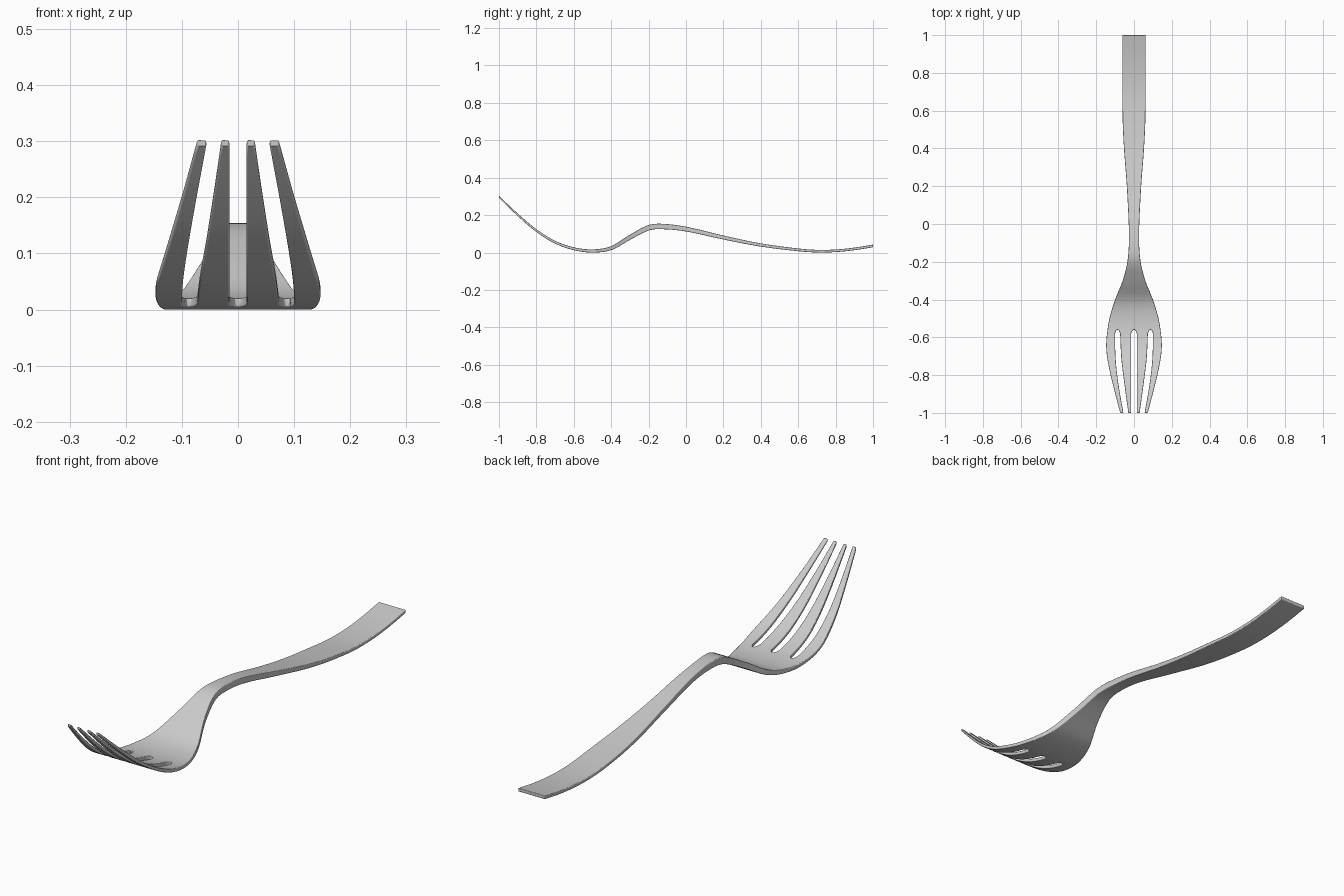
import bpy, bmesh, math

if "Cube" in bpy.data.objects:
    bpy.data.objects.remove(bpy.data.objects["Cube"])

# Profiles along the fork: (y, value)
MID = [(-1, .302), (-.9, .207), (-.8, .122), (-.7, .06), (-.6, .025), (-.5, .013), (-.4, .028),
       (-.3, .086), (-.2, .137), (-.13, .144), (0, .13), (.2, .085), (.4, .045), (.6, .019),
       (.7, .012), (.8, .014), (.9, .024), (1, .04)]
THICK = [(-1, .008), (-.8, .012), (-.5, .017), (-.3, .024), (-.15, .029), (0, .025),
         (.4, .017), (.7, .014), (1, .014)]
WIDTH = [(-1, .073), (-.9, .099), (-.8, .124), (-.7, .143), (-.65, .147), (-.6, .145), (-.5, .13),
         (-.4, .1), (-.3, .06), (-.2, .035), (-.1, .027), (0, .028), (.2, .038), (.4, .053),
         (.55, .06), (.8, .061), (1, .061)]
SLOT_IN = [(-1, .030), (-.8, .057), (-.7, .068), (-.56, .074)]
SLOT_OUT = [(-1, .056), (-.9, .074), (-.8, .089), (-.7, .098), (-.56, .101)]
ROOT, ROUND = -.56, .03


def curve(pts, y):
    """Smooth interpolation through the points."""
    n = len(pts)
    slope = lambda a, b: (pts[b][1] - pts[a][1]) / (pts[b][0] - pts[a][0])
    i = max([0] + [k for k in range(n - 1) if pts[k][0] <= y])
    m0, m1 = slope(max(i - 1, 0), i + 1), slope(i, min(i + 2, n - 1))
    h = pts[i + 1][0] - pts[i][0]
    t = (y - pts[i][0]) / h
    return ((2*t**3 - 3*t**2 + 1) * pts[i][1] + (t**3 - 2*t**2 + t) * h * m0
            + (3*t**2 - 2*t**3) * pts[i + 1][1] + (t**3 - t**2) * h * m1)


def columns(y):
    """x of the tine edges, left to right; slots narrow to a round root."""
    ys = min(y, ROOT)
    d = min(1, max(0, (ys - (ROOT - ROUND)) / ROUND))
    f = max(.3, math.sqrt(1 - d * d))
    a, b = curve(SLOT_IN, ys), curve(SLOT_OUT, ys)
    c, r = (a + b) / 2, (b - a) / 2 * f
    half = [.0155 * f, c - r, c + r, curve(WIDTH, ys)]
    k = curve(WIDTH, y) / half[3]
    return [-x * k for x in reversed(half)] + [x * k for x in half]


# Stations: tines, rounded slot roots, then neck and handle
stations = [-1 + .41 * i / 20 for i in range(21)]
stations += [ROOT - ROUND + ROUND * s for s in (.35, .6, .8, .92, 1)]
root_index = len(stations) - 1
stations += [ROOT + (1 - ROOT) * i / 64 for i in range(1, 65)]

# Top and bottom sheets
bm = bmesh.new()
rows = []
for y in stations:
    z = curve(MID, y)
    y0, y1 = max(y - .01, -1), min(y + .01, 1)
    s = (curve(MID, y1) - curve(MID, y0)) / (y1 - y0)
    t = curve(THICK, y) / 2 * math.sqrt(1 + s * s)
    rows.append([[bm.verts.new((x, y, z + o)) for x in columns(y)] for o in (t, -t)])
for i in range(len(rows) - 1):
    for c in range(7):
        if c % 2 and i < root_index:
            continue  # open slot
        for side in (0, 1):
            a, b = rows[i][side], rows[i + 1][side]
            q = [a[c], a[c + 1], b[c + 1], b[c]]
            bm.faces.new(q if side == 0 else q[::-1])

# Walls joining the sheets around the outline and the slots
partner = {}
for top, bottom in rows:
    partner.update(zip(top, bottom))
for e in [e for e in bm.edges if e.is_boundary and e.verts[0] in partner]:
    u, v = e.verts
    bm.faces.new((u, v, partner[v], partner[u]))
bmesh.ops.recalc_face_normals(bm, faces=bm.faces)
low = min(v.co.z for v in bm.verts)
bmesh.ops.translate(bm, verts=bm.verts, vec=(0, 0, -low))

mesh = bpy.data.meshes.new("fork")
bm.to_mesh(mesh)
bm.free()
fork = bpy.data.objects.new("fork", mesh)
bpy.context.collection.objects.link(fork)

# Softened rim
bev = fork.modifiers.new("rim", 'BEVEL')
bev.width = .0035
bev.segments = 3
bev.limit_method = 'ANGLE'
bev.angle_limit = math.radians(50)

bpy.context.view_layer.objects.active = fork
fork.select_set(True)
bpy.ops.object.shade_smooth_by_angle(angle=math.radians(40))
